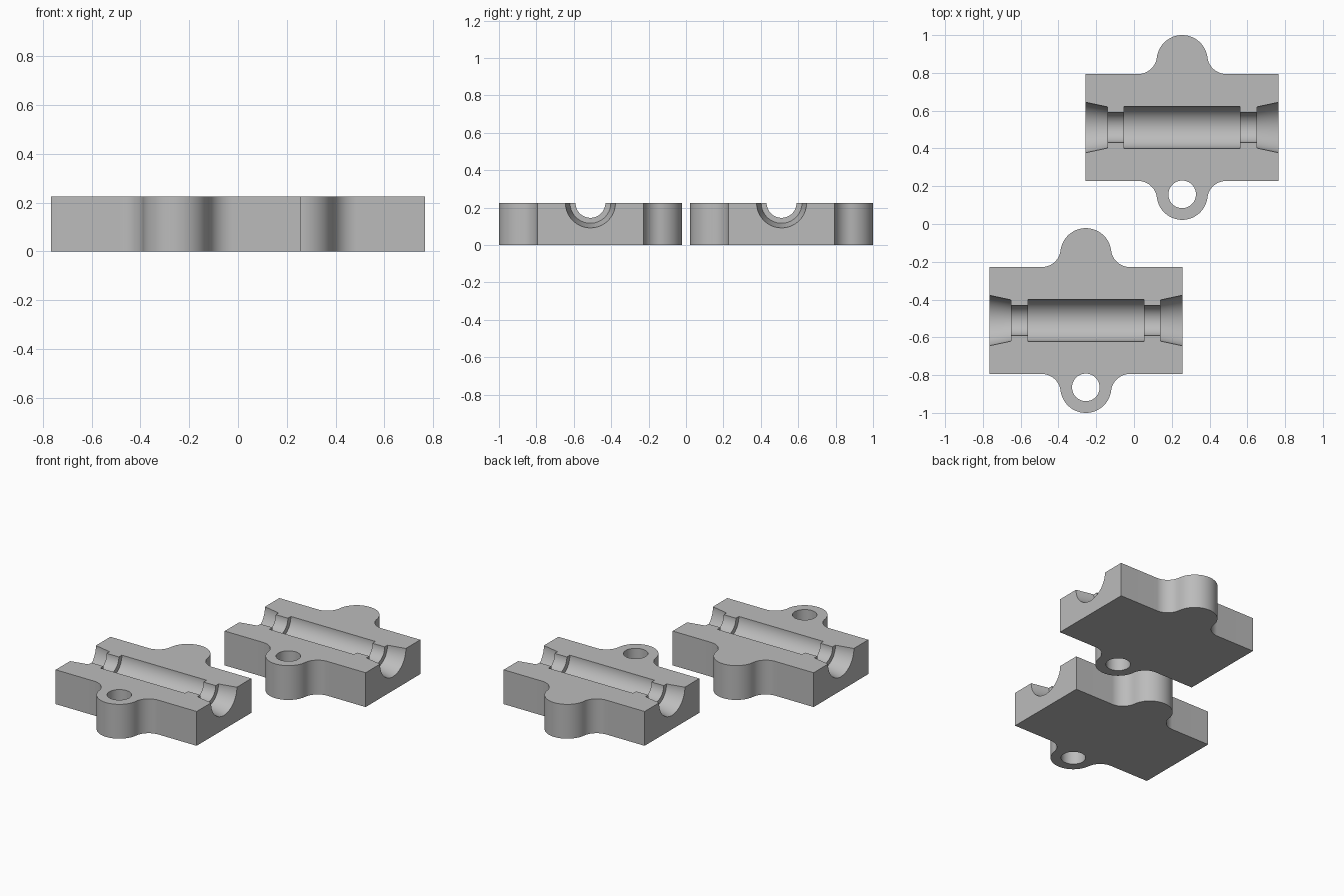
import bpy, bmesh
from math import sin, cos, pi, atan2, sqrt

if "Cube" in bpy.data.objects:
    bpy.data.objects.remove(bpy.data.objects["Cube"], do_unlink=True)

HEIGHT = 0.225
HALF_X, HALF_Y = 0.511, 0.283
LUG_Y, LUG_R, HOLE_R, FILLET_R = 0.354, 0.135, 0.073, 0.10

grey = bpy.data.materials.new("plain grey")
grey.use_nodes = True
grey.diffuse_color = (0.5, 0.5, 0.5, 1)
grey.node_tree.nodes["Principled BSDF"].inputs["Base Color"].default_value = (0.5, 0.5, 0.5, 1)


def arc(cx, cy, r, a0, a1, steps):
    angles = [a0 + (a1 - a0) * i / steps for i in range(steps + 1)]
    return [(cx + r * cos(a), cy + r * sin(a)) for a in angles]


def to_object(name, bm):
    bmesh.ops.recalc_face_normals(bm, faces=bm.faces)
    mesh = bpy.data.meshes.new(name)
    bm.to_mesh(mesh)
    bm.free()
    mesh.materials.append(grey)
    obj = bpy.data.objects.new(name, mesh)
    bpy.context.collection.objects.link(obj)
    return obj


def prism(name, outline, z0, z1):
    bm = bmesh.new()
    face = bm.faces.new([bm.verts.new((x, y, z0)) for x, y in outline])
    top = bmesh.ops.extrude_face_region(bm, geom=[face])["geom"]
    bmesh.ops.translate(bm, vec=(0, 0, z1 - z0),
                        verts=[v for v in top if isinstance(v, bmesh.types.BMVert)])
    return to_object(name, bm)


def turned(name, profile, z, segs=64):
    # solid of revolution about the x direction at height z
    bm = bmesh.new()
    rings = []
    for x, r in profile:
        angles = [2 * pi * (i + 0.5) / segs for i in range(segs)]
        rings.append([bm.verts.new((x, r * cos(a), z + r * sin(a))) for a in angles])
    for a, b in zip(rings, rings[1:]):
        for i in range(segs):
            j = (i + 1) % segs
            bm.faces.new((a[i], a[j], b[j], b[i]))
    bm.faces.new(rings[0])
    bm.faces.new(rings[-1])
    return to_object(name, bm)


# Plate outline: one quarter (corner, fillet, half a lug), mirrored, then turned half round
fillet_y = HALF_Y + FILLET_R
fillet_x = sqrt((LUG_R + FILLET_R) ** 2 - (fillet_y - LUG_Y) ** 2)
meet = atan2(fillet_y - LUG_Y, fillet_x)
quarter = [(HALF_X, HALF_Y)]
quarter += arc(fillet_x, fillet_y, FILLET_R, -pi / 2, meet - pi, 16)
quarter += arc(0, LUG_Y, LUG_R, meet, pi / 2, 18)[1:]
upper = quarter + [(-x, y) for x, y in reversed(quarter[:-1])]
outline = upper + [(-x, -y) for x, y in upper]
front_half = prism("front_clamp_half", outline, 0, HEIGHT)

# Cutters: bolt hole in the front lug, and stepped bore with flared ends
hole = prism("hole_cutter", arc(0, -LUG_Y, HOLE_R, 0, 2 * pi, 48)[:-1], -0.1, HEIGHT + 0.1)
side = [(0.307, 0.111), (0.307, 0.08), (0.395, 0.08), (0.395, 0.109), (0.531, 0.138)]
bore = turned("bore_cutter", [(-x, r) for x, r in reversed(side)] + side, HEIGHT)

bpy.context.view_layer.objects.active = front_half
for cutter in (hole, bore):
    mod = front_half.modifiers.new(cutter.name, "BOOLEAN")
    mod.operation = "DIFFERENCE"
    mod.solver = "EXACT"
    mod.object = cutter
    bpy.ops.object.modifier_apply(modifier=mod.name)
    bpy.data.objects.remove(cutter, do_unlink=True)

bpy.ops.object.select_all(action="DESELECT")
front_half.select_set(True)
bpy.ops.object.shade_smooth_by_angle()

# The two identical halves, set diagonally
back_half = front_half.copy()
back_half.name = "back_clamp_half"
bpy.context.collection.objects.link(back_half)
front_half.location = (-0.255, -0.511, 0)
back_half.location = (0.255, 0.511, 0)
